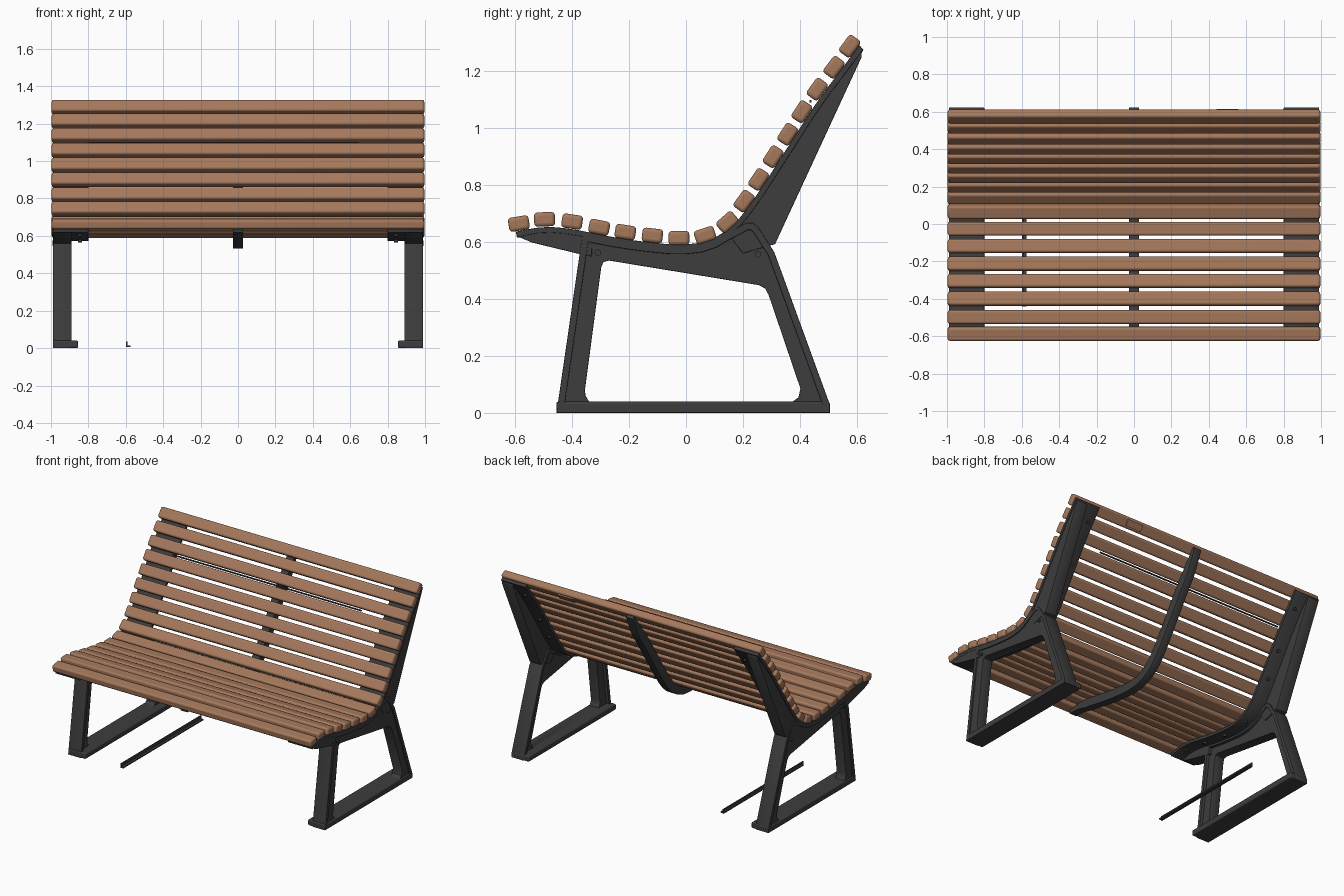
import bpy, math
from mathutils import Matrix, Vector

if "Cube" in bpy.data.objects:
    bpy.data.objects.remove(bpy.data.objects["Cube"])


def material(name, rgb):
    m = bpy.data.materials.new(name)
    m.diffuse_color = (*rgb, 1)
    m.use_nodes = True
    m.node_tree.nodes["Principled BSDF"].inputs["Base Color"].default_value = m.diffuse_color
    return m


WOOD = material("warm wood", (0.38, 0.19, 0.108))
IRON = material("dark iron", (0.047, 0.047, 0.048))


def finish(ob, mat):
    ob.data.materials.clear()
    ob.data.materials.append(mat)
    bpy.ops.object.select_all(action='DESELECT')
    ob.select_set(True)
    bpy.context.view_layer.objects.active = ob
    bpy.ops.object.shade_smooth_by_angle(angle=math.radians(35))
    return ob


def prism(name, loops, x0, x1, mat=IRON, soft=0.003):
    """Extrude a (y, z) outline with optional holes from x0 to x1."""
    cu = bpy.data.curves.new(name + "_outline", 'CURVE')
    cu.dimensions = '2D'
    cu.fill_mode = 'BOTH'
    cu.extrude = abs(x1 - x0) / 2 - soft
    cu.bevel_depth = soft
    cu.offset = -soft
    cu.bevel_resolution = 1
    for pts in loops:
        sp = cu.splines.new('POLY')
        sp.points.add(len(pts) - 1)
        for p, (y, z) in zip(sp.points, pts):
            p.co = (y, z, 0, 1)
        sp.use_cyclic_u = True
    tmp = bpy.data.objects.new(name + "_tmp", cu)
    bpy.context.collection.objects.link(tmp)
    bpy.context.view_layer.update()
    dg = bpy.context.evaluated_depsgraph_get()
    me = bpy.data.meshes.new_from_object(tmp.evaluated_get(dg))
    bpy.data.objects.remove(tmp)
    # local x -> y, local y -> z, local z -> x
    me.transform(Matrix(((0, 0, 1, (x0 + x1) / 2), (1, 0, 0, 0), (0, 1, 0, 0), (0, 0, 0, 1))))
    ob = bpy.data.objects.new(name, me)
    bpy.context.collection.objects.link(ob)
    return finish(ob, mat)


def box(name, center, size, mat, angle=0.0, bevel=0.0):
    bpy.ops.mesh.primitive_cube_add(size=1, location=center, rotation=(angle, 0, 0))
    ob = bpy.context.object
    ob.name = name
    ob.scale = size
    bpy.ops.object.transform_apply(location=False, rotation=False, scale=True)
    if bevel:
        b = ob.modifiers.new("round", 'BEVEL')
        b.width, b.segments = bevel, 3
    return finish(ob, mat)


def bolt(name, pos, direction, r=0.011, length=0.014):
    bpy.ops.mesh.primitive_cylinder_add(vertices=16, radius=r, depth=length, location=pos)
    ob = bpy.context.object
    ob.name = name
    ob.rotation_euler = Vector(direction).to_track_quat('Z', 'Y').to_euler()
    return finish(ob, IRON)


def ribbon(path, d0, d1):
    """Closed strip between two offsets below a path; d1 may be a function of t."""
    top, low = [], []
    for i, p in enumerate(path):
        a, b = path[max(i - 1, 0)], path[min(i + 1, len(path) - 1)]
        t = (b - a).normalized()
        n = Vector((t.y, -t.x))
        top.append(p + n * d0)
        low.append(p + n * (d1(i / (len(path) - 1)) if callable(d1) else d1))
    return top + low[::-1]


def inset(loop, d):
    """Inset a clockwise closed loop with mitred corners."""
    out = []
    for i, p in enumerate(loop):
        a = (p - loop[i - 1]).normalized()
        b = (loop[(i + 1) % len(loop)] - p).normalized()
        na, nb = Vector((a.y, -a.x)), Vector((b.y, -b.x))
        m = (na + nb).normalized()
        out.append(p + m * d / max(m.dot(na), 0.5))
    return out


# slats along the seat and back curve
centers = [Vector(c) for c in (
    (-.587, .665), (-.497, .68), (-.40, .672), (-.305, .652), (-.213, .635), (-.118, .623),
    (-.025, .614), (.067, .624), (.145, .67), (.204, .744), (.255, .82), (.306, .90),
    (.357, .979), (.407, 1.058), (.461, 1.137), (.52, 1.214), (.575, 1.288))]
under, normals = [], []
for i, c in enumerate(centers):
    t = (centers[min(i + 1, 16)] - centers[max(i - 1, 0)]).normalized()
    ang = math.atan2(t.y, t.x)
    n = Vector((t.y, -t.x))
    box("slat_%02d" % (i + 1), (0, c.x, c.y), (1.992, 0.073, 0.05), WOOD, ang, 0.012)
    under.append(c + n * 0.025)
    normals.append(n)

# smoothed curve under the slats
path = [under[0] + Vector((-.015, -.004))]
for a, b in zip(under, under[1:]):
    path += [a.lerp(b, .25), a.lerp(b, .75)]
path.append(under[-1] + Vector((.012, .016)))

# leg loop outline (clockwise) and its opening
seat_top = [p + Vector((0, -.01)) for p in path if -.355 < p.x < .14]
V = lambda *pts: [Vector(p) for p in pts]
outer = (V((-.455, 0), (-.363, .632)) + seat_top
         + V((.19, .655), (.212, .667), (.235, .667), (.255, .65), (.31, .565), (.505, .03), (.505, 0)))
opening = V((-.355, .08), (-.353, .06), (-.34, .04), (.375, .04), (.395, .055), (.402, .085),
            (.29, .415), (.278, .437), (.255, .449), (-.27, .535), (-.29, .53), (-.298, .51))
spine = [p for p in path if p.x > .11] + V((.617, 1.272), (.617, 1.25), (.313, .593), (.2, .56))
arm = [p for p in path if p.x < -.33] + V((-.33, .55), (-.37, .557), (-.54, .598), (-.585, .617))

for s, side in ((-1, "left"), (1, "right")):
    prism(side + "_leg_web", [inset(outer, .008), opening], s * .91, s * .982)
    prism(side + "_leg_rim", [outer, inset(outer, .024)], s * .89, s * .99)
    prism(side + "_back_spine", [spine], s * .90, s * .985)
    prism(side + "_front_arm", [arm], s * .89, s * .988)
    prism(side + "_slat_flange", [ribbon(path, .0, .02)], s * .80, s * .99)
    box(side + "_foot", (s * .9225, .025, .02), (.135, .96, .04), IRON, 0, .008)
    # bolts through the web and under the slats
    for y, z in ((-.31, .563), (.253, .557)):
        bolt(side + "_web_bolt", (s * .984, y, z), (1, 0, 0))
    for i in (1, 3, 5, 7, 10, 12, 15):
        p, n = under[i] + normals[i] * .025, normals[i]
        bolt(side + "_slat_bolt", (s * .845, p.x, p.y), (0, n.x, n.y))

# centre rib, tapered at both ends
prism("centre_rib", [ribbon(path, 0, lambda t: min(.06, .02 + .35 * min(t, 1 - t)))], -.028, .028)

# loose strip on the ground, thin rod behind the back, small plate on the top slat
box("ground_strip_upright", (-.594, 0, .02), (.008, .88, .03), IRON)
box("ground_strip_flange", (-.586, 0, .011), (.024, .88, .008), IRON)
box("back_rod", (-.08, .437, 1.095), (1.45, .008, .008), IRON)
p = under[-1] + normals[-1] * .004
box("top_slat_plate", (.5, p.x, p.y), (.12, .045, .009), WOOD,
    math.atan2(normals[-1].x, -normals[-1].y))
